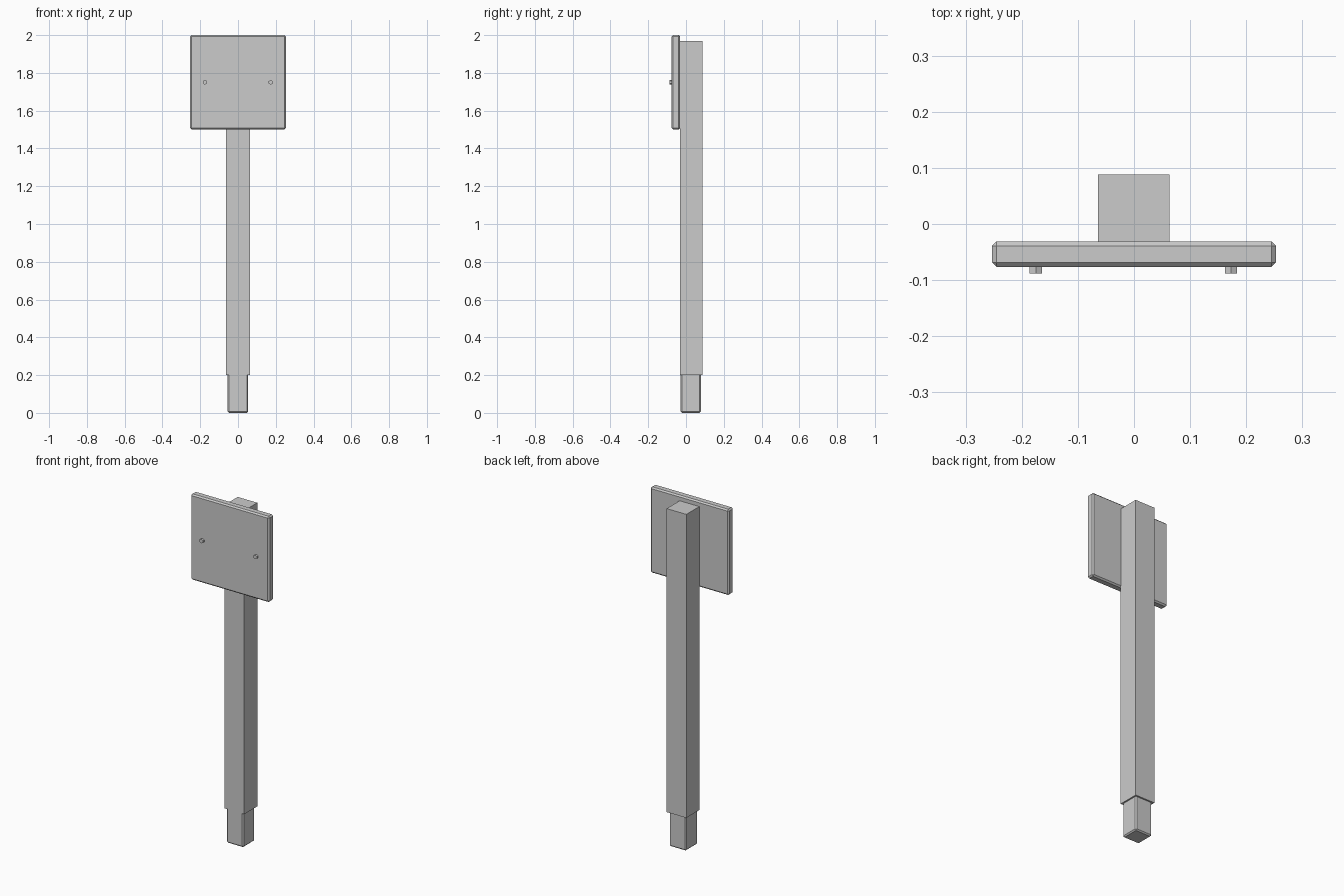
import bpy
import bmesh
import math
from mathutils import Matrix

if "Cube" in bpy.data.objects:
    bpy.data.objects.remove(bpy.data.objects["Cube"])


def finish(bm, name):
    mesh = bpy.data.meshes.new(name)
    bm.to_mesh(mesh)
    bm.free()
    obj = bpy.data.objects.new(name, mesh)
    bpy.context.collection.objects.link(obj)
    return obj


def box(name, lo, hi, bevel=0.0):
    """Box between two corners, with an optional flat chamfer."""
    bm = bmesh.new()
    bmesh.ops.create_cube(bm, size=1)
    for v in bm.verts:
        v.co = [a + (b - a) * (c + 0.5) for a, b, c in zip(lo, hi, v.co)]
    obj = finish(bm, name)
    if bevel:
        mod = obj.modifiers.new("chamfer", 'BEVEL')
        mod.width = bevel
        mod.segments = 1
    return obj


def bolt(name, x, z, y_front, y_back, radius):
    """Hexagonal bolt head along y, with a corner pointing up."""
    bm = bmesh.new()
    bmesh.ops.create_cone(bm, cap_ends=True, segments=6, radius1=radius,
                          radius2=radius, depth=y_back - y_front)
    # orient so that a corner sits at the highest point
    top = max(bm.verts, key=lambda v: v.co.y).co
    spin = math.pi / 2 - math.atan2(top.y, top.x)
    bm.transform(Matrix.Translation((x, (y_front + y_back) / 2, z))
                 @ Matrix.Rotation(math.pi / 2, 4, 'X')
                 @ Matrix.Rotation(spin, 4, 'Z'))
    return finish(bm, name)


# Ground stub, post sleeve and sign panel
box("ground_stub", (-0.055, -0.028, 0.0), (0.054, 0.079, 0.215), 0.007)
box("post", (-0.064, -0.0325, 0.2), (0.063, 0.0885, 1.97))
box("sign_panel", (-0.253, -0.0765, 1.5), (0.253, -0.031, 2.0), 0.008)

# Bolt heads on the front of the panel
for side, x in (("left", -0.175), ("right", 0.173)):
    bolt("bolt_" + side, x, 1.75, -0.0885, -0.07, 0.0125)
